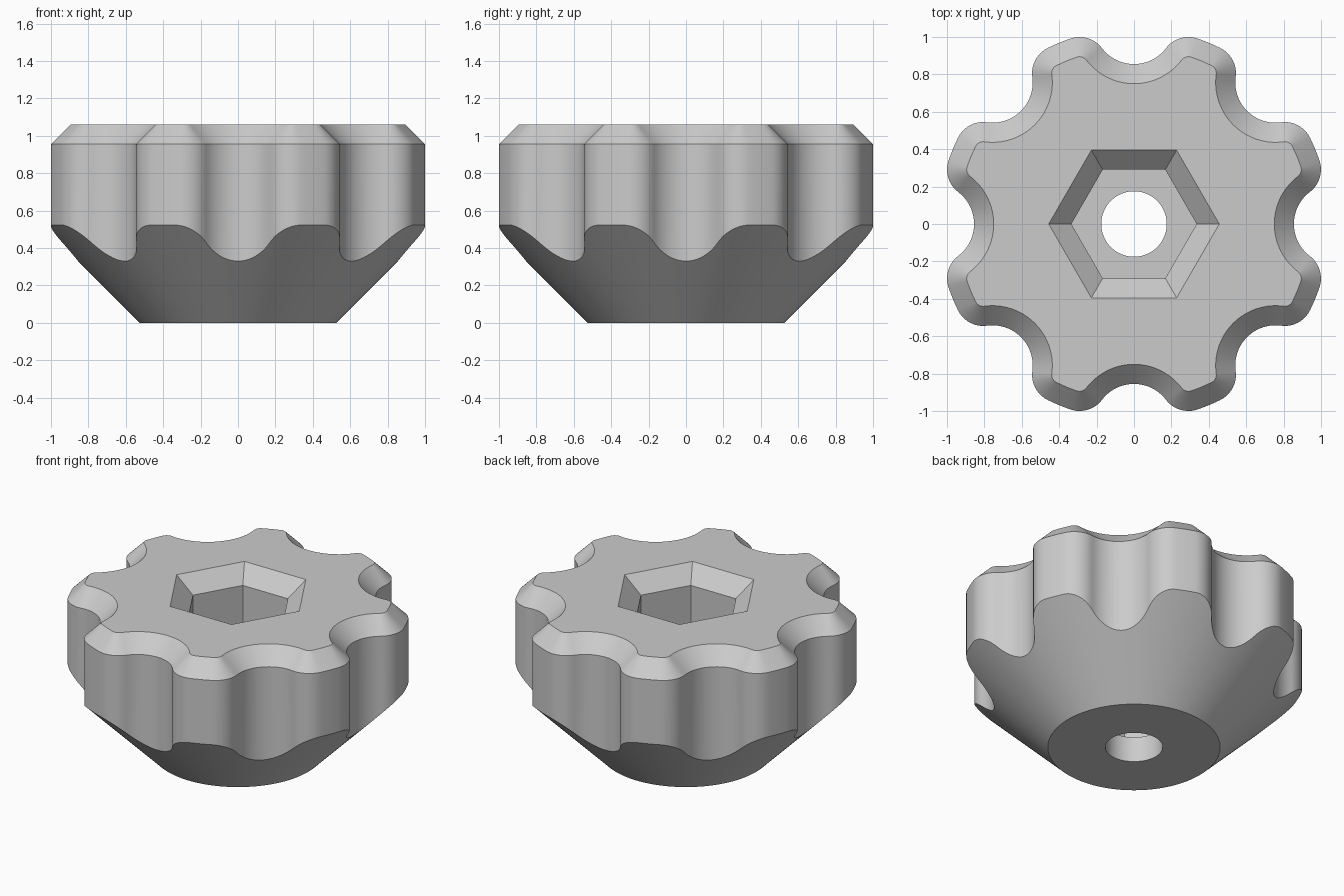
import bpy
import bmesh
from math import pi, sin, cos, atan2, acos, radians, hypot

cube = bpy.data.objects.get("Cube")
if cube:
    bpy.data.objects.remove(cube, do_unlink=True)

LOBES = 8
TIP_R, FILLET = 1.048, 0.15        # lobe tip radius, lobe corner rounding
NOTCH_C, NOTCH_R = 1.07, 0.215     # finger notch centre distance and radius
BASE_R = 0.525
HEIGHT, CHAMFER = 1.06, 0.105
HEX_R, HEX_TOP_R = 0.335, 0.456
HOLE_R, FLOOR_Z = 0.175, 0.17


def arc(cx, cy, r, start, end, n):
    steps = [start + (end - start) * i / n for i in range(n + 1)]
    return [(cx + r * cos(t), cy + r * sin(t)) for t in steps]


def outline(inset):
    """Lobed outline, moved inward by inset."""
    d = TIP_R - FILLET
    a = acos((d * d + NOTCH_C ** 2 - (NOTCH_R + FILLET) ** 2) / (2 * d * NOTCH_C))
    fx, fy = d * cos(a), d * sin(a)
    t = atan2(fy, NOTCH_C - fx)
    half = arc(NOTCH_C, 0, NOTCH_R + inset, pi, pi - t, 10)
    half += arc(fx, fy, FILLET - inset, -t, a, 12)[1:]
    half += arc(0, 0, TIP_R - inset, a, pi / LOBES, 3)[1:]
    # Mirror the half lobe, then repeat it around the axis
    polar = [(hypot(x, y), atan2(y, x)) for x, y in half]
    polar += [(r, 2 * pi / LOBES - p) for r, p in polar[-2:0:-1]]
    return [(r * cos(p + k * 2 * pi / LOBES), r * sin(p + k * 2 * pi / LOBES))
            for k in range(LOBES) for r, p in polar]


bm = bmesh.new()


def ring(points, height):
    """Add a loop of vertices; height is a number or a function of radius."""
    return [bm.verts.new((x, y, height(hypot(x, y)) if callable(height) else height))
            for x, y in points]


def skin(lower, upper):
    n = len(lower)
    for i in range(n):
        j = (i + 1) % n
        bm.faces.new((lower[i], lower[j], upper[j], upper[i]))


def fill_between(outer, inner):
    edges = [bm.edges.get((loop[i - 1], loop[i]))
             for loop in (outer, inner) for i in range(len(loop))]
    bmesh.ops.triangle_fill(bm, edges=edges, use_beauty=True, normal=(0, 0, 1))


def polygon(r, n):
    return arc(0, 0, r, 0, 2 * pi, n)[:-1]


# Outer body: cone underside, fluted wall, top chamfer
rim = outline(0)
directions = [(x / hypot(x, y), y / hypot(x, y)) for x, y in rim]
base = ring([(BASE_R * x, BASE_R * y) for x, y in directions], 0)
wall_low = ring(rim, lambda r: r - BASE_R)
wall_high = ring(rim, HEIGHT - CHAMFER)
top = ring(outline(CHAMFER), HEIGHT)
skin(base, wall_low)
skin(wall_low, wall_high)
skin(wall_high, top)

# Hexagonal socket with a bevelled mouth
mouth = ring(polygon(HEX_TOP_R, 6), HEIGHT)
throat = ring(polygon(HEX_R, 6), HEIGHT - CHAMFER)
floor = ring(polygon(HEX_R, 6), FLOOR_Z)
skin(throat, mouth)
skin(floor, throat)

# Through hole
hole = [(HOLE_R * x, HOLE_R * y) for x, y in directions]
hole_low, hole_high = ring(hole, 0), ring(hole, FLOOR_Z)
skin(hole_low, hole_high)

# Flat faces: underside, top, socket floor
skin(hole_low, base)
fill_between(top, mouth)
fill_between(floor, hole_high)
bmesh.ops.recalc_face_normals(bm, faces=bm.faces[:])

mesh = bpy.data.meshes.new("knob")
bm.to_mesh(mesh)
bm.free()
knob = bpy.data.objects.new("knob", mesh)
bpy.context.collection.objects.link(knob)

# Grey material
grey = bpy.data.materials.new("light grey")
grey.use_nodes = True
colour = (0.6, 0.6, 0.6, 1)
grey.diffuse_color = colour
grey.node_tree.nodes["Principled BSDF"].inputs["Base Color"].default_value = colour
mesh.materials.append(grey)

bpy.ops.object.select_all(action="DESELECT")
knob.select_set(True)
bpy.context.view_layer.objects.active = knob
bpy.ops.object.shade_smooth_by_angle(angle=radians(30))
